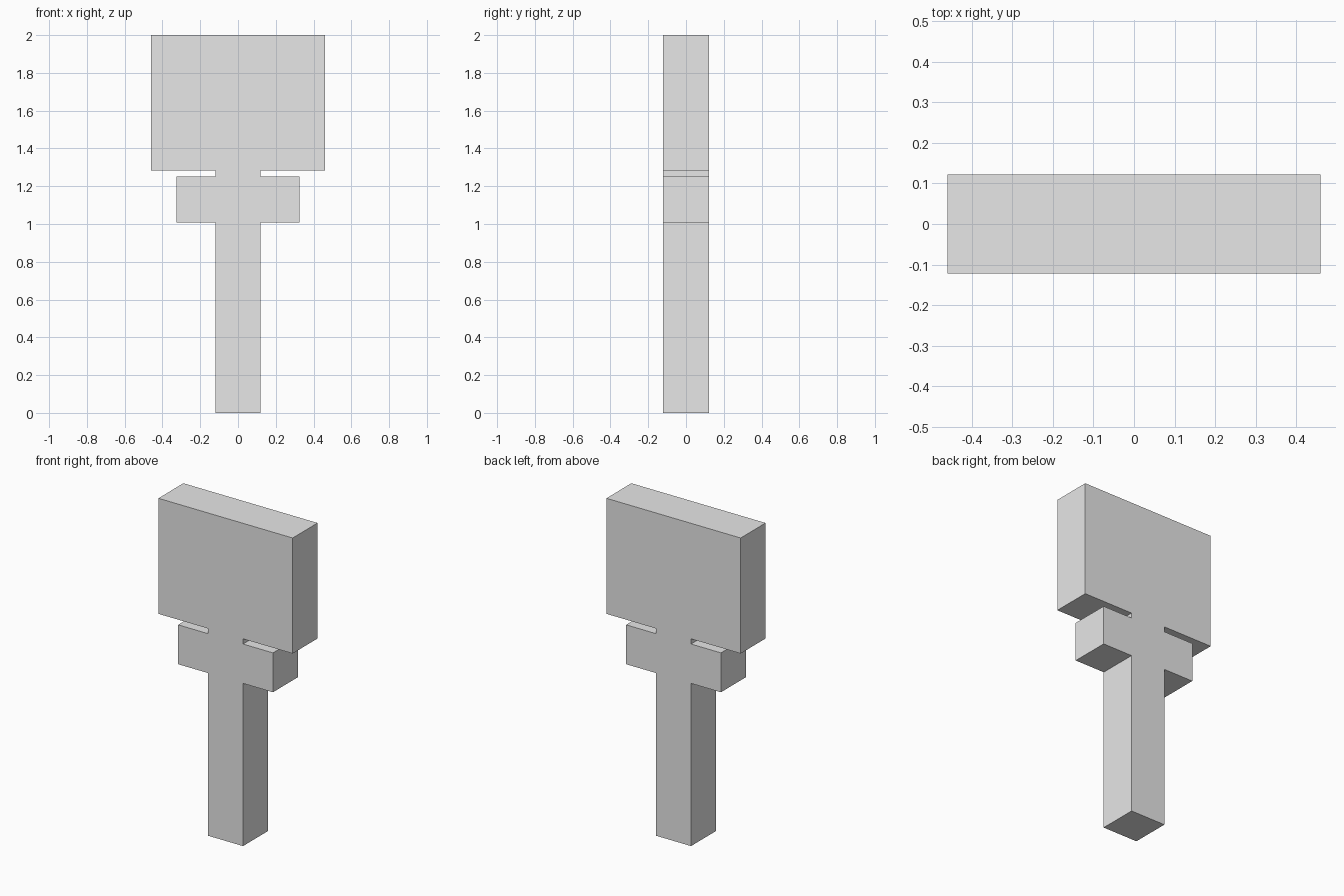
import bpy
import bmesh

cube = bpy.data.objects.get("Cube")
if cube:
    bpy.data.objects.remove(cube, do_unlink=True)

# Plain grey material
color = (0.8, 0.8, 0.8, 1.0)
grey = bpy.data.materials.new("light grey")
grey.use_nodes = True
grey.diffuse_color = color
grey.node_tree.nodes["Principled BSDF"].inputs["Base Color"].default_value = color

# Right half of the outline, from the foot up: post, collar, neck, board
half_depth = 0.122
post, collar, board = 0.12, 0.325, 0.46
collar_bottom, collar_top, board_bottom, top = 1.008, 1.252, 1.284, 2.0
half = [
    (post, 0), (post, collar_bottom),
    (collar, collar_bottom), (collar, collar_top),
    (post, collar_top), (post, board_bottom),
    (board, board_bottom), (board, top),
]
outline = half + [(-x, z) for x, z in reversed(half)]

# One solid sign-shaped slab extruded from front to back
bm = bmesh.new()
front = bm.faces.new([bm.verts.new((x, -half_depth, z)) for x, z in outline])
extruded = bmesh.ops.extrude_face_region(bm, geom=[front], use_keep_orig=True)
back = [v for v in extruded["geom"] if isinstance(v, bmesh.types.BMVert)]
bmesh.ops.translate(bm, verts=back, vec=(0, 2 * half_depth, 0))
bmesh.ops.recalc_face_normals(bm, faces=bm.faces)

mesh = bpy.data.meshes.new("post_with_board")
bm.to_mesh(mesh)
bm.free()
mesh.materials.append(grey)
bpy.context.collection.objects.link(bpy.data.objects.new("post_with_board", mesh))
